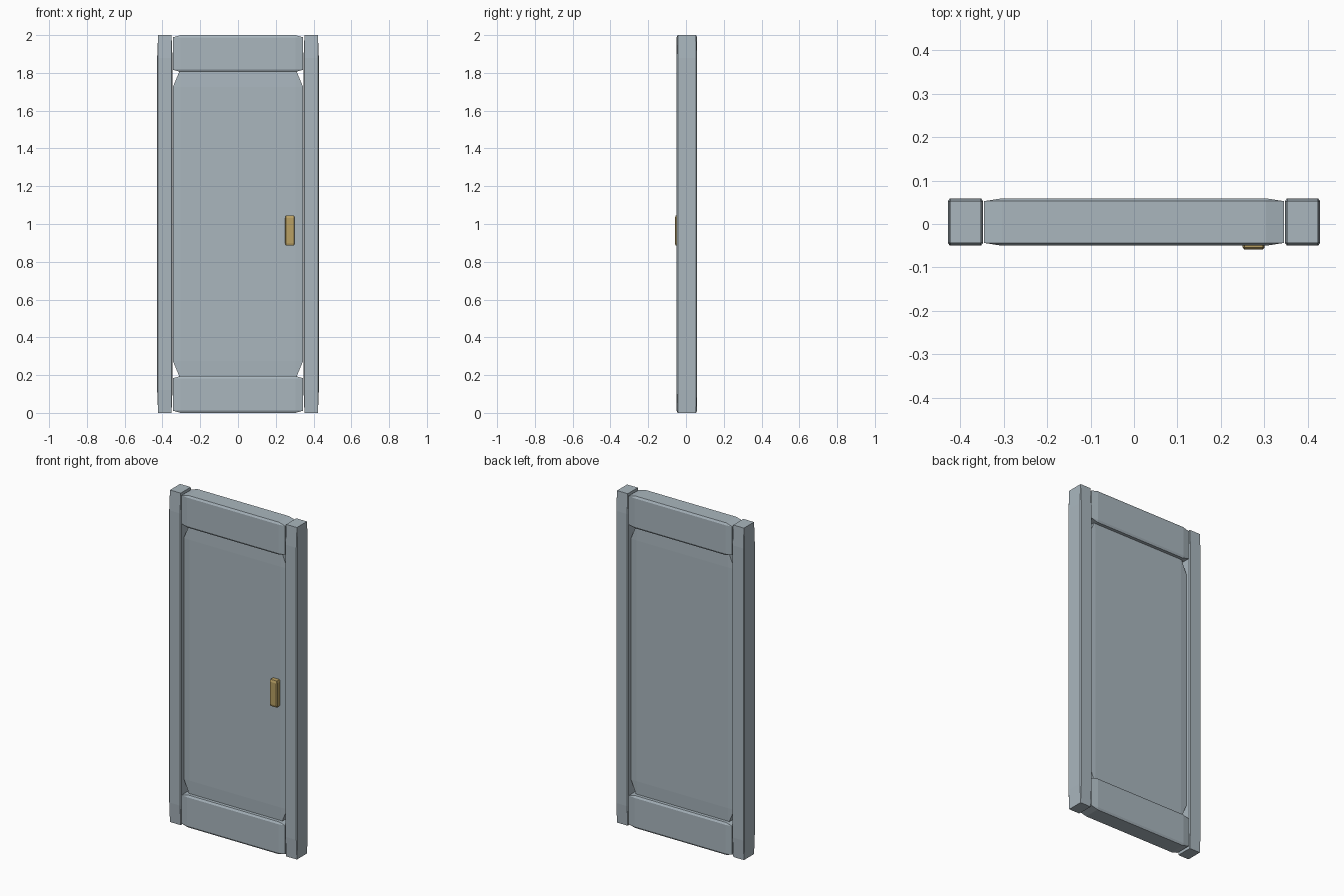
import bpy, bmesh
from mathutils import Vector

default = bpy.data.objects.get("Cube")
if default:
    bpy.data.objects.remove(default, do_unlink=True)


def make_material(name, rgb):
    mat = bpy.data.materials.new(name)
    mat.use_nodes = True
    color = (*rgb, 1)
    mat.diffuse_color = color
    mat.node_tree.nodes["Principled BSDF"].inputs["Base Color"].default_value = color
    return mat


def chamfered_block(name, low, high, mat, cut=0.06):
    """Chamfer a unit cube, then stretch it so the chamfer follows the proportions."""
    low, high = Vector(low), Vector(high)
    bm = bmesh.new()
    bmesh.ops.create_cube(bm, size=1)
    bmesh.ops.bevel(bm, geom=bm.edges[:], offset=cut, offset_type='OFFSET',
                    segments=1, affect='EDGES')
    bmesh.ops.scale(bm, vec=high - low, verts=bm.verts)
    bmesh.ops.translate(bm, vec=(low + high) / 2, verts=bm.verts)
    bmesh.ops.recalc_face_normals(bm, faces=bm.faces)
    mesh = bpy.data.meshes.new(name)
    bm.to_mesh(mesh)
    bm.free()
    mesh.materials.append(mat)
    obj = bpy.data.objects.new(name, mesh)
    bpy.context.collection.objects.link(obj)
    return obj


steel = make_material("blue grey steel", (0.40, 0.47, 0.515))
brass = make_material("dull brass", (0.485, 0.352, 0.127))

FRONT, BACK = -0.05, 0.059
INNER, OUTER, HALF = 0.347, 0.428, 0.345
HEIGHT, RAIL, RECESS = 2.0, 0.195, 0.023

# Side posts
chamfered_block("left_post", (INNER, FRONT, 0), (OUTER, BACK, HEIGHT), steel)
chamfered_block("right_post", (-OUTER, FRONT, 0), (-INNER, BACK, HEIGHT), steel)

# Top and bottom rails
chamfered_block("bottom_rail", (-HALF, FRONT, 0), (HALF, BACK, RAIL), steel)
chamfered_block("top_rail", (-HALF, FRONT, HEIGHT - RAIL), (HALF, BACK, HEIGHT), steel)

# Recessed door panel, tucked slightly into the rails
chamfered_block("door_panel", (-HALF, FRONT + RECESS, 0.176),
                (HALF, BACK - RECESS, HEIGHT - 0.176), steel)

# Handle on the front only
chamfered_block("handle", (0.25, -0.059, 0.885), (0.3, 0.0, 1.045), brass, 0.08)
